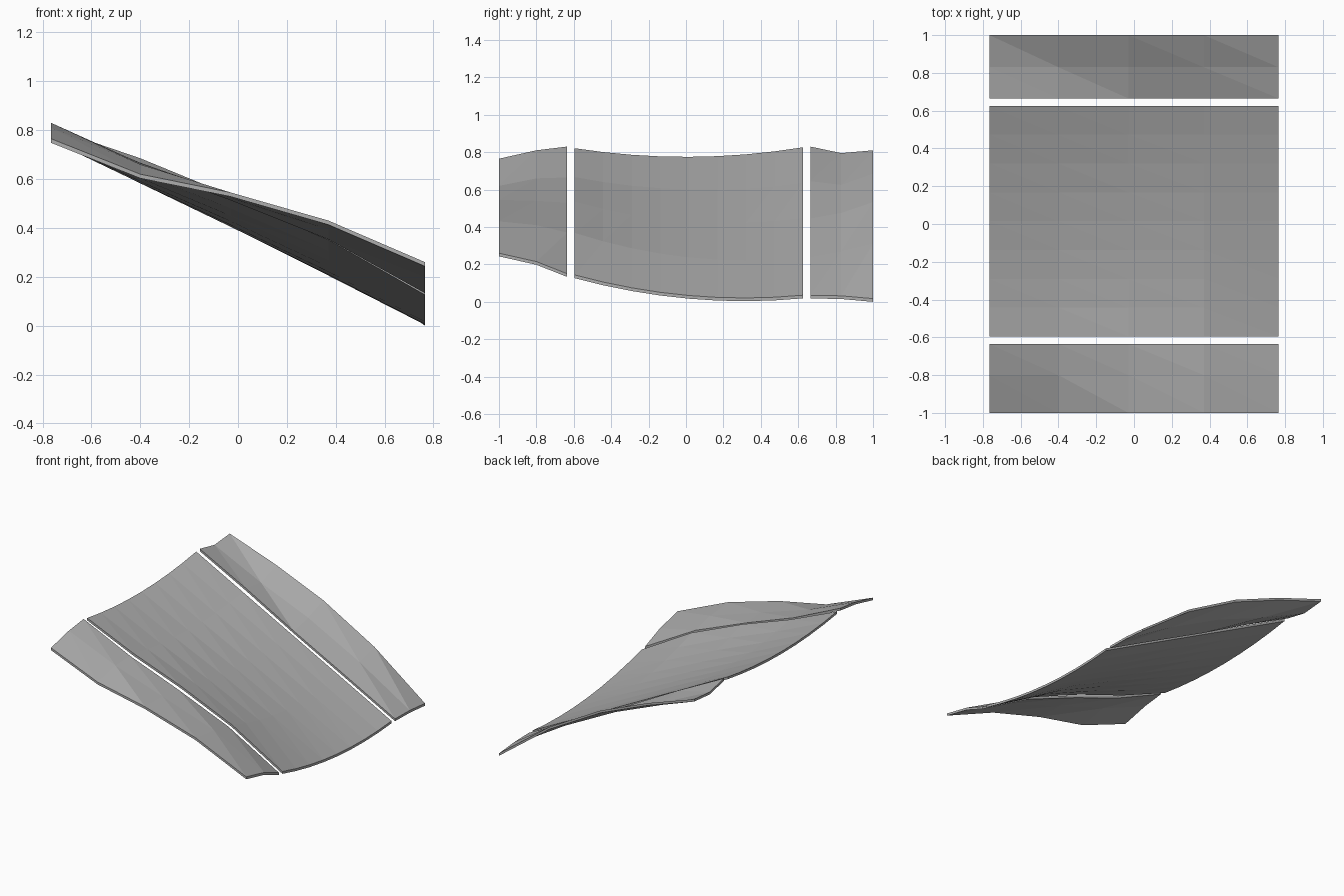
import bpy, bmesh

cube = bpy.data.objects.get("Cube")
if cube:
    bpy.data.objects.remove(cube, do_unlink=True)

THICKNESS = 0.017
COLUMNS = [-0.765, -0.4, -0.03, 0.37, 0.765]

grey = bpy.data.materials.new("light_grey")
grey.use_nodes = True
colour = (0.42, 0.42, 0.42, 1)
grey.diffuse_color = colour
grey.node_tree.nodes["Principled BSDF"].inputs["Base Color"].default_value = colour


def panel(name, rows):
    """Thin faceted sheet; rows are (y, top heights across the columns)."""
    bm = bmesh.new()
    top = [[bm.verts.new((x, y, z)) for x, z in zip(COLUMNS, heights)]
           for y, heights in rows]
    faces = []
    for low, high in zip(top, top[1:]):
        for i in range(len(COLUMNS) - 1):
            faces.append(bm.faces.new((low[i], low[i + 1], high[i])))
            faces.append(bm.faces.new((low[i + 1], high[i + 1], high[i])))
    # Underside and vertical rim
    solid = bmesh.ops.extrude_face_region(bm, geom=faces, use_keep_orig=True)
    under = [g for g in solid["geom"] if isinstance(g, bmesh.types.BMVert)]
    bmesh.ops.translate(bm, verts=under, vec=(0, 0, -THICKNESS))
    bmesh.ops.recalc_face_normals(bm, faces=bm.faces)
    mesh = bpy.data.meshes.new(name)
    bm.to_mesh(mesh)
    bm.free()
    mesh.materials.append(grey)
    obj = bpy.data.objects.new(name, mesh)
    bpy.context.collection.objects.link(obj)


# Front flap, rising outward on the low side
panel("front_panel", [
    (-1.0, [0.765, 0.62, 0.545, 0.43, 0.26]),
    (-0.8, [0.81, 0.66, 0.54, 0.41, 0.215]),
    (-0.635, [0.83, 0.665, 0.53, 0.37, 0.15]),
])

# Wide middle sheet: two curved side edges with a bulge fading to the back
BULGE = [0, 0.15, 0.8, 1, 0]
middle_rows = []
STEPS = 8
for step in range(STEPS + 1):
    t = step / STEPS
    y = -0.595 + 1.22 * t
    high_edge = 0.775 + 0.13 * y * y
    low_edge = 0.035 - 0.093 * y + 0.15 * y * y
    heights = []
    for x, b in zip(COLUMNS, BULGE):
        s = (x - COLUMNS[0]) / (COLUMNS[-1] - COLUMNS[0])
        heights.append(high_edge + (low_edge - high_edge) * s
                       + 0.05 * b * (1 - t) ** 2)
    middle_rows.append((y, heights))
panel("middle_panel", middle_rows)

# Back flap, bowed upward along its outer edge
panel("back_panel", [
    (0.665, [0.83, 0.645, 0.445, 0.24, 0.035]),
    (0.83, [0.795, 0.625, 0.475, 0.27, 0.032]),
    (1.0, [0.81, 0.685, 0.533, 0.31, 0.017]),
])
